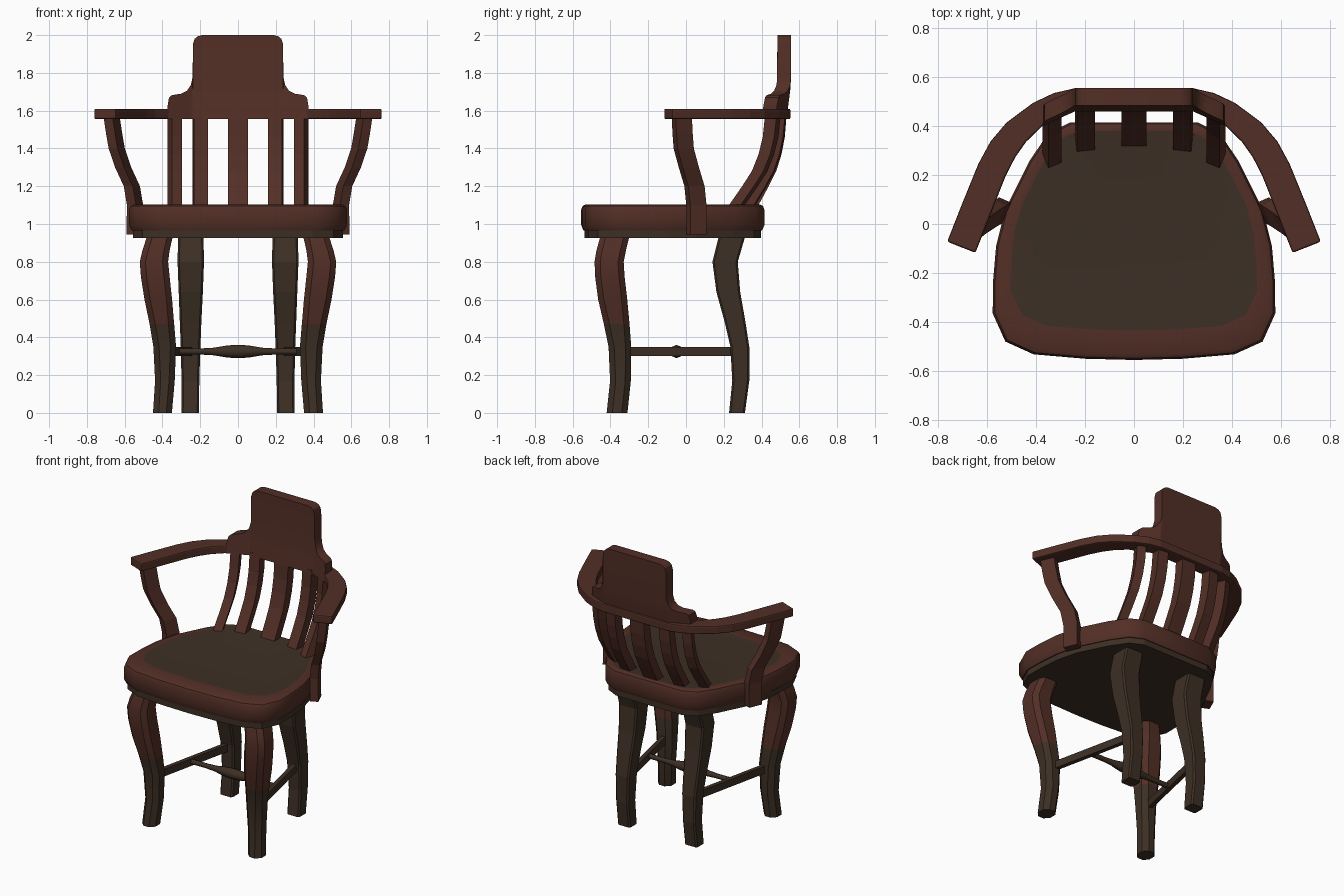
import bpy, bmesh, math
from mathutils import Vector

if "Cube" in bpy.data.objects:
    bpy.data.objects.remove(bpy.data.objects["Cube"])


def material(name, rgb):
    m = bpy.data.materials.new(name)
    m.diffuse_color = (*rgb, 1)
    m.use_nodes = True
    m.node_tree.nodes["Principled BSDF"].inputs["Base Color"].default_value = m.diffuse_color
    return m


RED = material("reddish_wood", (0.085, 0.028, 0.019))
DARK = material("dark_wood", (0.047, 0.029, 0.018))


def loft(name, rings, mats, mirror=False, pick=None, smooth=None, bevel=0):
    """Skin closed rings of equal length and cap both ends."""
    bm = bmesh.new()
    vs = [[bm.verts.new(p) for p in r] for r in rings]
    n = len(rings[0])
    for a, b in zip(vs, vs[1:]):
        for i in range(n):
            j = (i + 1) % n
            bm.faces.new((a[i], a[j], b[j], b[i]))
    bm.faces.new(vs[0][::-1])
    bm.faces.new(vs[-1])
    bmesh.ops.recalc_face_normals(bm, faces=bm.faces)
    if pick:
        for f in bm.faces:
            f.material_index = pick(f)
    me = bpy.data.meshes.new(name)
    bm.to_mesh(me)
    bm.free()
    for m in mats:
        me.materials.append(m)
    ob = bpy.data.objects.new(name, me)
    bpy.context.collection.objects.link(ob)
    if bevel:
        mod = ob.modifiers.new("bevel", 'BEVEL')
        mod.width = bevel
        mod.segments = 2
        mod.limit_method = 'ANGLE'
    if mirror:
        ob.modifiers.new("mirror", 'MIRROR')
    if smooth:
        bpy.ops.object.select_all(action='DESELECT')
        bpy.context.view_layer.objects.active = ob
        ob.select_set(True)
        bpy.ops.object.shade_smooth_by_angle(angle=math.radians(smooth))
    return ob


def section(x, y, z, hx, hy, rot=0, ch=0):
    """Horizontal rectangle, optionally with chamfered corners."""
    if ch:
        pts = [(hx - ch, -hy), (hx, ch - hy), (hx, hy - ch), (hx - ch, hy),
               (ch - hx, hy), (-hx, hy - ch), (-hx, ch - hy), (ch - hx, -hy)]
    else:
        pts = [(hx, -hy), (hx, hy), (-hx, hy), (-hx, -hy)]
    c, s = math.cos(math.radians(rot)), math.sin(math.radians(rot))
    return [(x + c * u - s * v, y + s * u + c * v, z) for u, v in pts]


# Seat with a dark dished panel on top
half = [(0.2, -0.55), (0.41, -0.532), (0.525, -0.48), (0.577, -0.365), (0.575, -0.23),
        (0.563, -0.09), (0.525, 0.06), (0.425, 0.26), (0.35, 0.37), (0.26, 0.415)]
outline = [(0, -0.555)] + half + [(0, 0.415)] + [(-x, y) for x, y in reversed(half)]


def outline_ring(z, k, ky=None):
    ky = ky or k
    return [(x * k, -0.07 + (y + 0.07) * ky, z) for x, y in outline]


panel = [(x * 0.87, -0.435 + (y + 0.555) * 0.84, 1.102) for x, y in outline]
loft("seat", [outline_ring(0.965, 0.975), outline_ring(0.995, 1), outline_ring(1.075, 1),
              outline_ring(1.095, 0.985), outline_ring(1.104, 0.95), panel],
     [RED, DARK], pick=lambda f: int(len(f.verts) > 4), smooth=40)
loft("seat_frame", [outline_ring(0.925, 0.965), outline_ring(0.97, 0.965)], [DARK])

# Curved front legs, reddish above and dark below
front = [(0, .40, -.365, .05, .055), (.17, .387, -.347, .052, .055), (.35, .388, -.35, .06, .06),
         (.47, .403, -.367, .065, .068), (.6, .422, -.388, .073, .077), (.72, .438, -.403, .076, .078),
         (.8, .445, -.407, .075, .077), (.86, .434, -.396, .072, .078), (.94, .412, -.375, .068, .077)]
loft("front_leg", [section(x, y, z, hx, hy, 0, 0.03) for z, x, y, hx, hy in front],
     [RED, DARK], True, lambda f: int(f.calc_center_median().z < 0.46), 40)

# Curved back legs
back = [(0, .253, .27, .047, .042), (.17, .252, .29, .047, .045), (.35, .251, .285, .052, .05),
        (.48, .251, .26, .057, .055), (.64, .25, .224, .064, .063), (.8, .25, .207, .07, .067),
        (.94, .25, .245, .067, .07)]
loft("back_leg", [section(x, y, z, hx, hy, 0, 0.01) for z, x, y, hx, hy in back],
     [DARK], True)

# Side stretchers between front and back legs
loft("side_stretcher", [[(x + a * 0.015, y, 0.325 + b * 0.025)
                         for a, b in ((-1, -1), (1, -1), (1, 1), (-1, 1))]
                        for x, y in ((0.385, -0.34), (0.25, 0.28))], [DARK], True)

# Turned cross stretcher
turned = [(.315, .017), (.2, .016), (.13, .02), (.07, .03), (0.02, .035)]
turned = [(-x, r) for x, r in turned] + turned[::-1]
loft("cross_stretcher", [[(x, -0.05 + r * math.cos(i * math.pi / 4), 0.325 + r * math.sin(i * math.pi / 4))
                          for i in range(8)] for x, r in turned], [DARK], smooth=50)

# Arm rail sweeping round the back
arm = [(.705, -.095, .062), (.65, .045, .062), (.58, .22, .061), (.535, .305, .06), (.48, .375, .056),
       (.385, .455, .048), (.31, .495, .043), (.245, .515, .038)]
path = arm + [(-x, y, w) for x, y, w in reversed(arm)]
rail = []
for i, (x, y, w) in enumerate(path):
    a, b = path[max(i - 1, 0)], path[min(i + 1, len(path) - 1)]
    t = Vector((b[0] - a[0], b[1] - a[1])).normalized()
    nx, ny = -t.y * w, t.x * w
    rail.append([(x + nx, y + ny, 1.555), (x - nx, y - ny, 1.555),
                 (x - nx, y - ny, 1.61), (x + nx, y + ny, 1.61)])
loft("arm_rail", rail, [RED], bevel=0.008)

# Curved arm posts
post = [(.945, .548, .055), (1.1, .545, .055), (1.2, .562, .045), (1.3, .608, .015),
        (1.4, .642, -.012), (1.48, .656, -.018), (1.56, .668, -.022)]
loft("arm_post", [section(x, y, z, 0.026, 0.047, 24) for z, x, y in post], [RED], True)

# Five curved back slats
curve = [(1.09, 0), (1.2, .06), (1.28, .1), (1.37, .128), (1.46, .145), (1.58, .155)]


def slat(name, x, y, hx, rot, k, mirror=True):
    loft(name, [section(x, y + d * k, z, hx, 0.033, rot) for z, d in curve],
         [RED], mirror)


slat("middle_slat", 0, 0.345, 0.052, 0, 1, False)
slat("inner_slat", 0.2, 0.325, 0.037, -6, 1.1)
slat("outer_slat", 0.335, 0.262, 0.029, -22, 1.28)

# Headrest panel with rounded top and stepped shoulders
tops = [(.372, 1.63), (.365, 1.67), (.35, 1.682), (.30, 1.69), (.27, 1.705), (.25, 1.735), (.24, 1.78),
        (.239, 1.95), (.23, 1.98), (.215, 1.993), (.19, 2.0)]
columns = [(-x, z) for x, z in tops] + tops[::-1]


def column(x, top):
    base = 0.52 - max(0, abs(x) - 0.24) * 0.45
    levels = [1.557, 1.557 + (min(top, 1.72) - 1.557) * 0.5, min(top, 1.72) - 0.002, top]

    def lean(z):
        return base - max(0, 1.74 - z) * 0.13
    return ([(x, lean(z) - 0.036, z) for z in levels] +
            [(x, lean(z) + 0.036, z) for z in reversed(levels)])


loft("headrest", [column(x, z) for x, z in columns], [RED], smooth=30)
